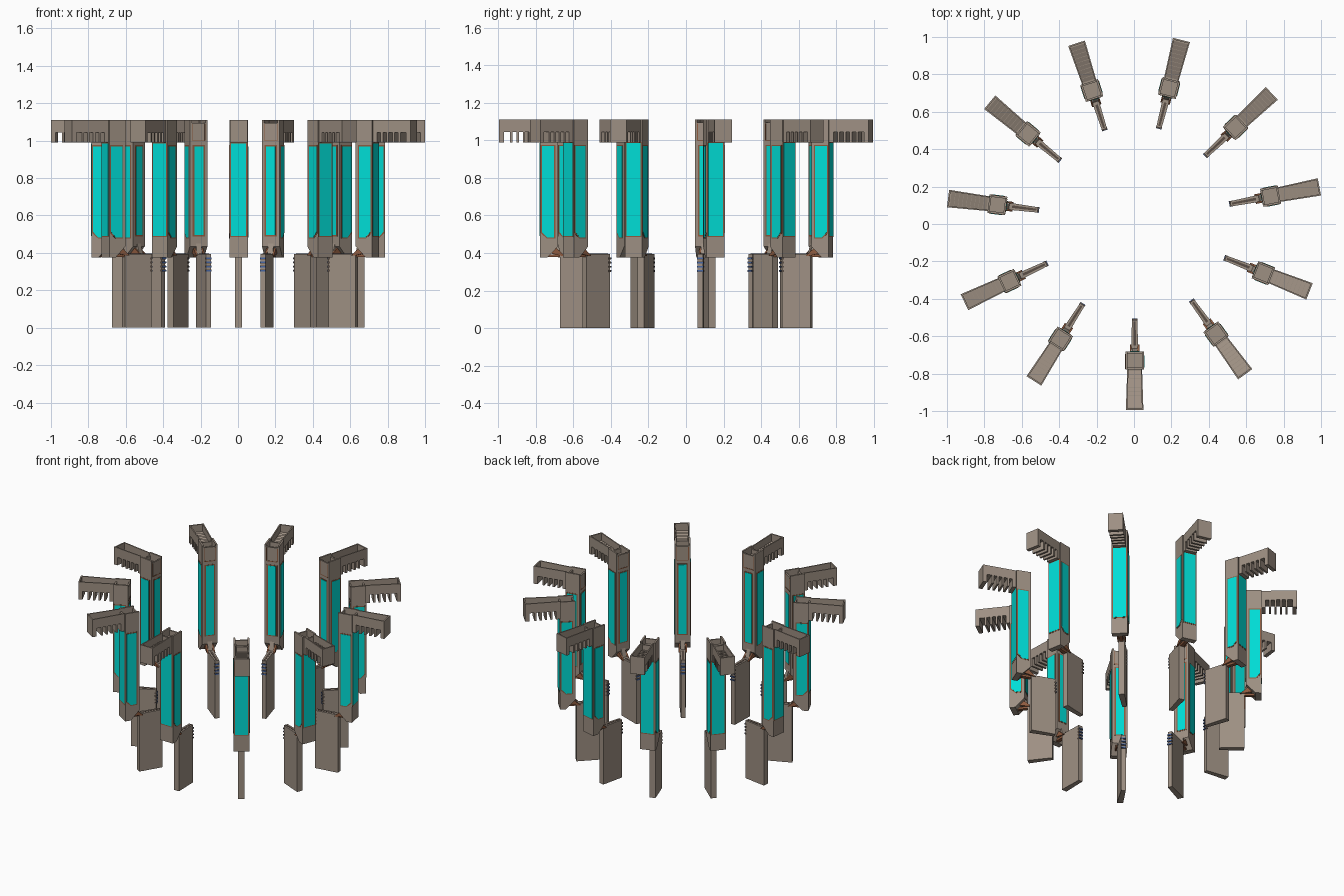
import bpy, bmesh, math

if "Cube" in bpy.data.objects:
    bpy.data.objects.remove(bpy.data.objects["Cube"])

COUNT, STEP = 11, 32.4          # ring of masts, slightly uneven closing gap
CENTRE = (0.0035, 0.010, 0.0)


def material(name, rgb):
    m = bpy.data.materials.new(name)
    m.diffuse_color = (*rgb, 1)
    m.use_nodes = True
    m.node_tree.nodes["Principled BSDF"].inputs["Base Color"].default_value = m.diffuse_color
    return m


STONE = material("warm grey stone", (0.34, 0.278, 0.226))
CYAN = material("cyan glass", (0.0, 0.73, 0.68))
COPPER = material("copper brown", (0.27, 0.105, 0.05))
DARK = material("dark grey brown", (0.10, 0.075, 0.06))
BLUE = material("dull blue", (0.06, 0.13, 0.36))


# Local frame of one mast: x = outward from the ring centre, y = sideways, z = up
def prism(bm, pts, y0, y1, taper=None):
    """Extrude an (x, z) outline sideways from y0 to y1; taper scales y by x."""
    f = taper or (lambda x: 1.0)
    a = [bm.verts.new((x, y0 * f(x), z)) for x, z in pts]
    b = [bm.verts.new((x, y1 * f(x), z)) for x, z in pts]
    bm.faces.new(a)
    bm.faces.new(b[::-1])
    n = len(pts)
    for i in range(n):
        j = (i + 1) % n
        bm.faces.new((a[j], a[i], b[i], b[j]))


def box(bm, x0, x1, y0, y1, z0, z1, taper=None):
    prism(bm, [(x0, z0), (x1, z0), (x1, z1), (x0, z1)], y0, y1, taper)


def ring(name, mat, build):
    """Make the part once and repeat it around the ring."""
    bm = bmesh.new()
    build(bm)
    bmesh.ops.recalc_face_normals(bm, faces=bm.faces[:])
    me = bpy.data.meshes.new(name)
    bm.to_mesh(me)
    bm.free()
    me.materials.append(mat)
    for k in range(COUNT):
        ob = bpy.data.objects.new(f"{name}_{k + 1}", me)
        ob.location = CENTRE
        ob.rotation_euler.z = math.radians(270 - STEP * k)
        bpy.context.collection.objects.link(ob)


# Mast body with a bevelled foot
def mast(bm):
    prism(bm, [(0.750, 0.375), (0.787, 0.375), (0.787, 1.0),
               (0.692, 1.0), (0.692, 0.435)], -0.049, 0.049)


# Hollow head on top of the mast
def head(bm):
    for s in (-1, 1):
        box(bm, 0.692, 0.787, s * 0.038, s * 0.049, 0.99, 1.11)
    box(bm, 0.692, 0.702, -0.038, 0.038, 0.99, 1.095)
    box(bm, 0.777, 0.787, -0.038, 0.038, 0.99, 1.09)
    box(bm, 0.702, 0.777, -0.038, 0.038, 0.99, 1.06)


def flare(x):
    return 0.84 + 0.16 * (x - 0.78) / 0.225


# Trough-shaped arm with comb teeth beneath
def arm(bm):
    for s in (-1, 1):
        box(bm, 0.785, 1.0055, s * 0.039, s * 0.047, 1.045, 1.11, flare)
    box(bm, 0.997, 1.0055, -0.039, 0.039, 1.045, 1.11, flare)
    box(bm, 0.785, 0.997, -0.039, 0.039, 1.045, 1.055, flare)
    box(bm, 0.785, 0.812, -0.047, 0.047, 0.99, 1.045, flare)
    box(bm, 0.980, 1.0055, -0.047, 0.047, 0.99, 1.045, flare)
    for i in range(4):
        x = 0.833 + i * 0.034
        box(bm, x, x + 0.0125, -0.047, 0.047, 0.99, 1.045, flare)


# Stepped louvres on the trough floor
def louvres(bm):
    for i in range(9):
        x = 0.795 + i * 0.022
        prism(bm, [(x, 1.055), (x + 0.02, 1.055), (x + 0.02, 1.063)], -0.039, 0.039, flare)


# Side, outer and inner glass panels; grow widens them for the trim behind
def panels(g, lift):
    def build(bm):
        side = [(0.778 + g, 0.512 - g), (0.750, 0.482 - g), (0.712 - g, 0.482 - g),
                (0.712 - g, 0.970 + g), (0.778 + g, 0.970 + g)]
        for s in (-1, 1):
            prism(bm, side, s * 0.048, s * (0.049 + lift))
        box(bm, 0.786, 0.787 + lift, -0.040 - g, 0.040 + g, 0.49 - g, 0.985 + g)
        box(bm, 0.692 - lift, 0.693, -0.025 - 1.5 * g, 0.025 + 1.5 * g, 0.495 - g, 0.97 + g)
    return build


# Inset frame on the inner side of the head
def head_frame(bm):
    box(bm, 0.6905, 0.693, -0.036, 0.036, 0.997, 1.002)
    for s in (-1, 1):
        box(bm, 0.6905, 0.693, s * 0.034, s * 0.038, 1.0, 1.09)


# Hanging fin, thinner toward the ring centre
def thin(x):
    return 0.75 + 0.25 * (x - 0.520) / 0.160


def fin(bm):
    box(bm, 0.522, 0.680, -0.019, 0.019, 0.0, 0.395, thin)


# Dark channel along the top of the fin
def fin_channel(bm):
    box(bm, 0.530, 0.660, -0.007, 0.007, 0.39, 0.3965, thin)


# Struts joining fin and mast foot
def struts(bm):
    for s in (-1, 1):
        prism(bm, [(0.655, 0.385), (0.675, 0.385), (0.740, 0.40), (0.735, 0.42), (0.705, 0.43)],
              s * 0.016, s * 0.026)
    box(bm, 0.67, 0.745, -0.012, 0.012, 0.378, 0.392)


def knuckle(bm):
    prism(bm, [(0.675, 0.392), (0.715, 0.392), (0.730, 0.42), (0.692, 0.45)], -0.015, 0.015)


# Small ribs on the inner edge of the fin, with coloured tips
def ribs(bm):
    for i in range(4):
        z = 0.30 + i * 0.022
        box(bm, 0.518, 0.532, -0.0155, 0.0155, z, z + 0.010)


def rib_tips(bm):
    for i in range(4):
        z = 0.301 + i * 0.022
        box(bm, 0.515, 0.520, -0.0155, 0.0155, z, z + 0.008)


ring("mast", STONE, mast)
ring("mast_head", STONE, head)
ring("comb_arm", STONE, arm)
ring("arm_louvres", STONE, louvres)
ring("panel_trim", COPPER, panels(0.006, 0.0015))
ring("glass_panels", CYAN, panels(0.0, 0.003))
ring("head_trim", COPPER, head_frame)
ring("fin", STONE, fin)
ring("fin_channel", DARK, fin_channel)
ring("struts", COPPER, struts)
ring("knuckle", STONE, knuckle)
ring("fin_ribs", DARK, ribs)
ring("rib_tips", BLUE, rib_tips)
